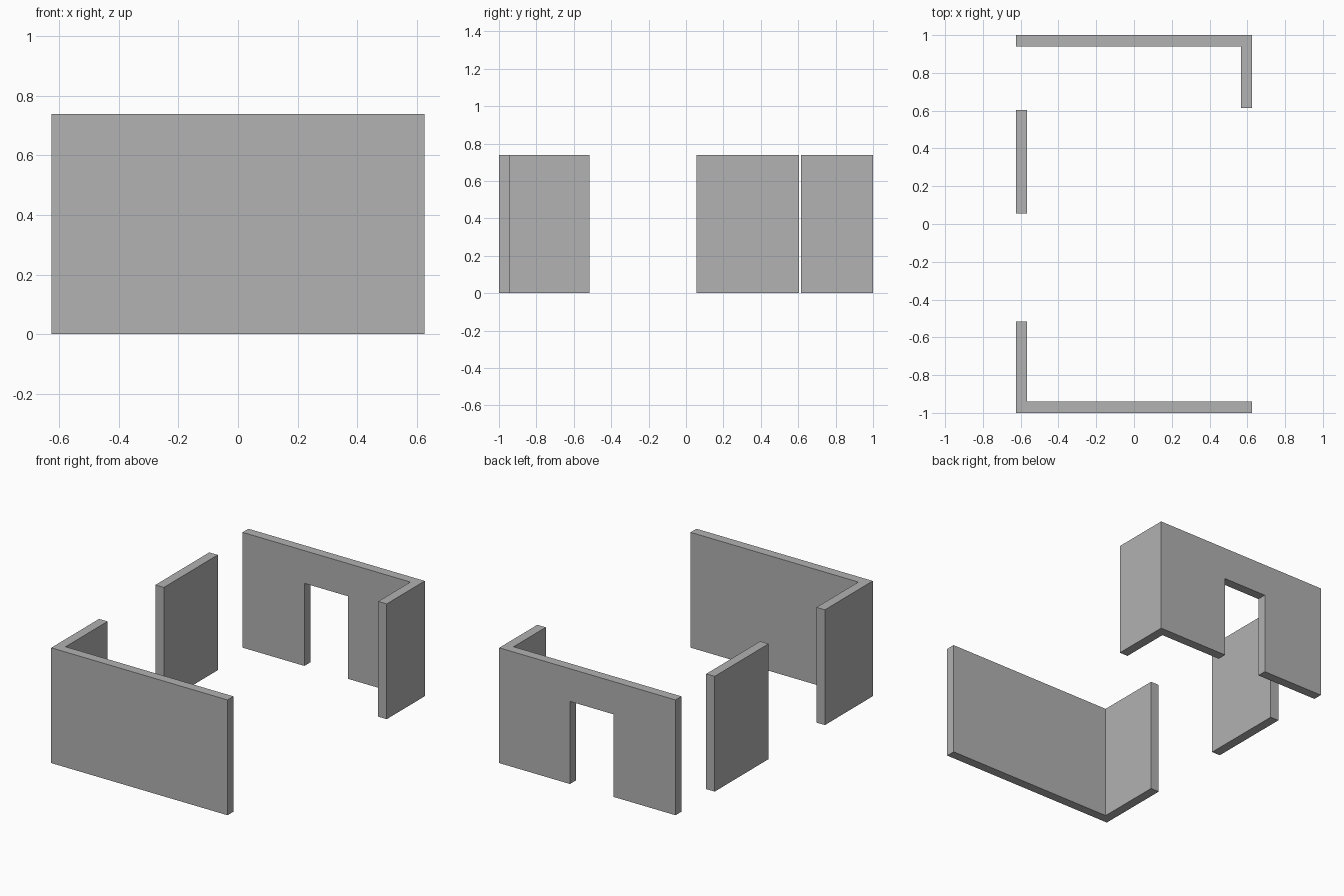
import bpy
import bmesh

cube = bpy.data.objects.get("Cube")
if cube:
    bpy.data.objects.remove(cube, do_unlink=True)

W, D, H = 0.626, 1.0, 0.74   # half width, half depth, wall height
T = 0.06                     # wall thickness

grey = bpy.data.materials.new("wall grey")
grey.use_nodes = True
colour = (0.445, 0.445, 0.445, 1)
grey.diffuse_color = colour
grey.node_tree.nodes["Principled BSDF"].inputs["Base Color"].default_value = colour


def extrude_plan(name, plan, bottom=0.0, top=H):
    """Raise a floor-plan outline into a solid wall."""
    bm = bmesh.new()
    face = bm.faces.new([bm.verts.new((x, y, bottom)) for x, y in plan])
    raised = bmesh.ops.extrude_face_region(bm, geom=[face])["geom"]
    bmesh.ops.translate(bm, vec=(0, 0, top - bottom),
                        verts=[v for v in raised if isinstance(v, bmesh.types.BMVert)])
    bmesh.ops.recalc_face_normals(bm, faces=bm.faces)
    mesh = bpy.data.meshes.new(name)
    bm.to_mesh(mesh)
    bm.free()
    mesh.materials.append(grey)
    obj = bpy.data.objects.new(name, mesh)
    bpy.context.collection.objects.link(obj)
    return obj


def rectangle(x0, x1, y0, y1):
    return [(x0, y0), (x1, y0), (x1, y1), (x0, y1)]


def corner_plan(side, end):
    """L-shaped plan: a full-width wall with a short return; side is the sign of the corner."""
    points = [(W, D), (-W, D), (-W, D - T), (W - T, D - T), (W - T, end), (W, end)]
    return [(side * x, side * y) for x, y in points]


# Front wall with its return on the right
extrude_plan("front_corner_wall", corner_plan(-1, 0.515))

# Freestanding right wall panel
extrude_plan("right_wall_panel", rectangle(-W, -W + T, 0.056, 0.603))

# Back wall with its return on the left
back = extrude_plan("back_corner_wall", corner_plan(1, 0.614))

# Doorway cut through the back wall
cutter = extrude_plan("doorway_cutter", rectangle(-0.187, 0.124, D - 2 * T, D + T), -0.1, 0.53)
cutter.hide_render = True
cut = back.modifiers.new("doorway", 'BOOLEAN')
cut.operation = 'DIFFERENCE'
cut.solver = 'EXACT'
cut.object = cutter
bpy.context.view_layer.objects.active = back
bpy.ops.object.modifier_apply(modifier=cut.name)
bpy.data.objects.remove(cutter, do_unlink=True)
